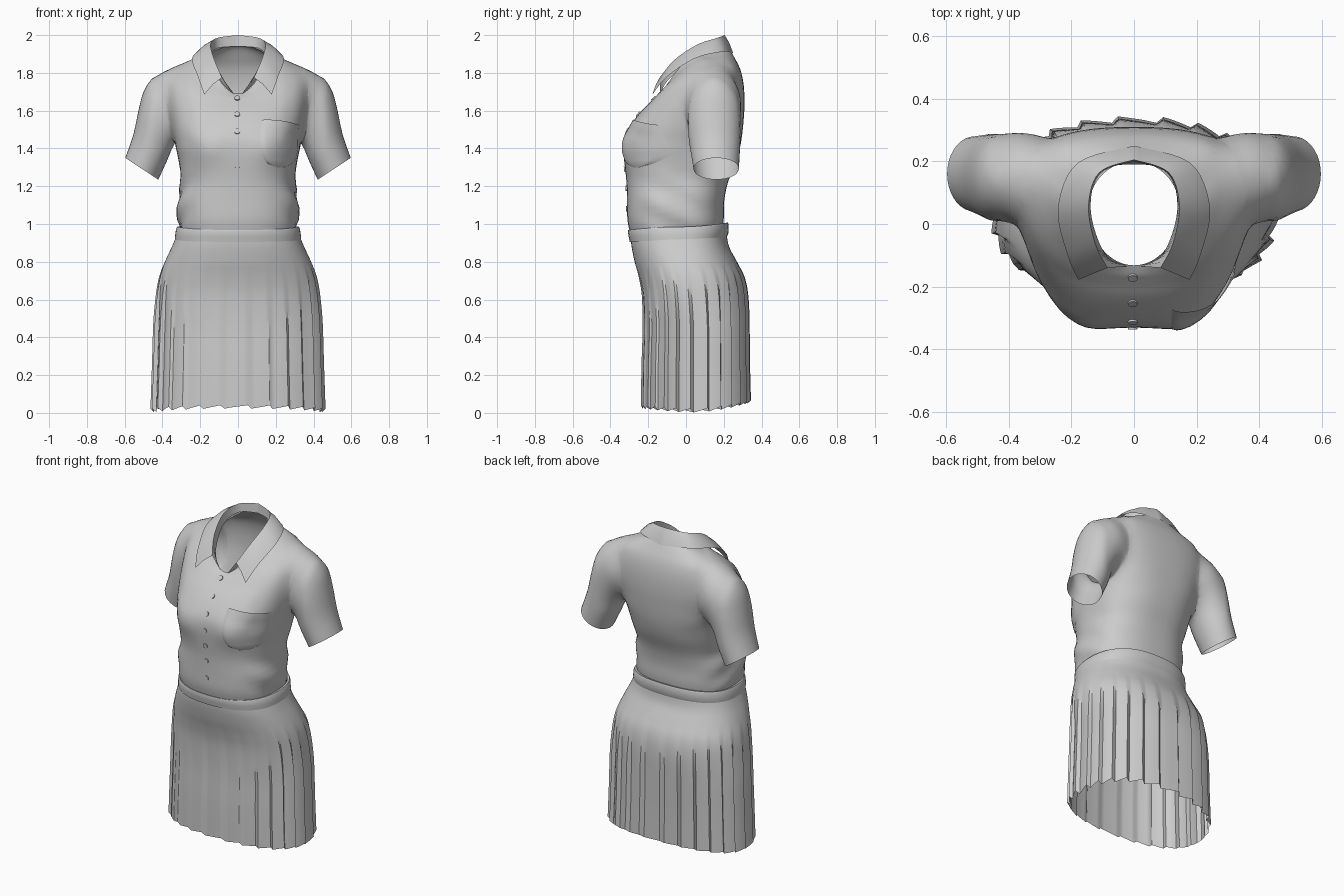
import bpy, bmesh, math
from mathutils import Vector
from mathutils.bvhtree import BVHTree

if "Cube" in bpy.data.objects:
    bpy.data.objects.remove(bpy.data.objects["Cube"])


def spline(rows, k):
    """Catmull-Rom through tuples, k steps per span."""
    out = []
    for i in range(len(rows) - 1):
        a, b, c, d = (rows[max(i - 1, 0)], rows[i], rows[i + 1], rows[min(i + 2, len(rows) - 1)])
        for j in range(k):
            t = j / k
            out.append(tuple(0.5 * (2 * q + (r - p) * t + (2 * p - 5 * q + 4 * r - s) * t * t
                                    + (3 * q - p - 3 * r + s) * t ** 3) for p, q, r, s in zip(a, b, c, d)))
    return out + [tuple(rows[-1])]


def ring(w, yf, yb, yc, n, zf, zs, zb, count):
    """Superellipse section with separate front, side and back heights."""
    pts, e = [], 2 / n
    for i in range(count):
        t = 2 * math.pi * i / count
        c, s = math.cos(t), math.sin(t)
        r = yb - yc if s > 0 else yc - yf
        z = zs + ((zb if s > 0 else zf) - zs) * abs(s) ** 1.5
        pts.append(Vector((math.copysign(w * abs(c) ** e, c), yc + math.copysign(r * abs(s) ** e, s), z)))
    return pts


def finish(name, bm, angle=45):
    me = bpy.data.meshes.new(name)
    bm.to_mesh(me)
    bm.free()
    ob = bpy.data.objects.new(name, me)
    bpy.context.collection.objects.link(ob)
    bpy.ops.object.select_all(action='DESELECT')
    ob.select_set(True)
    bpy.context.view_layer.objects.active = ob
    bpy.ops.object.shade_smooth_by_angle(angle=math.radians(angle))
    return ob


def loft(rings, closed=True, caps=False):
    """Skin a stack of point rows; returns the bmesh and the cap centres."""
    bm, centres = bmesh.new(), []
    vs = [[bm.verts.new(p) for p in r] for r in rings]
    n = len(vs[0])
    for a, b in zip(vs, vs[1:]):
        for i in range(n if closed else n - 1):
            j = (i + 1) % n
            bm.faces.new((a[i], a[j], b[j], b[i]))
    if caps:
        for r in (vs[0], vs[-1]):
            c = sum((v.co for v in r), Vector()) / n
            centres.append(c.copy())
            cv = bm.verts.new(c)
            for i in range(n):
                bm.faces.new((r[i], r[(i + 1) % n], cv))
    bmesh.ops.recalc_face_normals(bm, faces=bm.faces)
    return bm, centres


# Shirt body: half width, front y, back y, widest y, exponent, front/side/back z
body = [
    (.300, -.295, .190, -.04, 2.5, .95, .95, .96),
    (.316, -.310, .200, -.04, 2.5, 1.02, 1.02, 1.03),
    (.318, -.312, .202, -.04, 2.5, 1.12, 1.12, 1.12),
    (.302, -.315, .222, -.03, 2.5, 1.22, 1.22, 1.22),
    (.312, -.325, .262, -.01, 2.5, 1.32, 1.32, 1.32),
    (.328, -.330, .285, .00, 2.5, 1.40, 1.40, 1.40),
    (.345, -.320, .297, .02, 2.6, 1.47, 1.47, 1.47),
    (.358, -.282, .305, .05, 2.6, 1.54, 1.55, 1.55),
    (.372, -.235, .310, .09, 2.6, 1.60, 1.65, 1.64),
    (.375, -.200, .305, .12, 2.5, 1.635, 1.75, 1.74),
    (.350, -.180, .287, .13, 2.4, 1.655, 1.825, 1.82),
    (.270, -.165, .257, .12, 2.2, 1.67, 1.863, 1.88),
    (.200, -.150, .227, .09, 2.0, 1.68, 1.88, 1.93),
    (.145, -.132, .200, .05, 2.0, 1.69, 1.89, 1.95)]
rings = []
for row in spline(body, 3):
    r = ring(*row, 64)
    for p in r:
        if p.y < 0:      # bust
            p.y -= .022 * math.exp(-((abs(p.x) - .17) / .09) ** 2 - ((p.z - 1.4) / .09) ** 2)
        side = max(0, abs(p.x) - .2) / .1 * max(0, min(1, (1.3 - p.z) / .1))
        p.x += math.copysign(.007, p.x) * side * math.sin(38 * p.z + 18 * p.y)   # loose folds
    rings.append(r)
bm, openings = loft(rings, caps=True)
shirt = finish("shirt", bm)

# Sleeves: outer x,z, inner x,z, front y, back y
sleeve = [(.597, 1.350, .422, 1.235, .04, .28), (.555, 1.47, .378, 1.33, .022, .286),
          (.527, 1.60, .335, 1.43, .005, .292), (.500, 1.70, .30, 1.47, .001, .296),
          (.455, 1.77, .27, 1.50, -.002, .298), (.40, 1.815, .25, 1.52, .0, .295),
          (.32, 1.834, .22, 1.55, .03, .27), (.24, 1.80, .20, 1.57, .08, .23)]
for m in (1, -1):
    rows = []
    for ox, oz, ix, iz, y0, y1 in spline(sleeve, 3):
        c = Vector((m * (ox + ix) / 2, (y0 + y1) / 2, (oz + iz) / 2))
        h = Vector((m * (ox - ix) / 2, 0, (oz - iz) / 2))
        rows.append([c + h * math.cos(a) + Vector((0, (y1 - y0) / 2 * math.sin(a), 0))
                     for a in (2 * math.pi * i / 36 for i in range(36))])
    bm, cen = loft(rows, caps=True)
    openings.append(cen[0])
    tube = finish("sleeve_helper", bm)
    bpy.context.view_layer.objects.active = shirt
    mod = shirt.modifiers.new("join_sleeve", 'BOOLEAN')
    mod.operation, mod.solver, mod.object = 'UNION', 'EXACT', tube
    bpy.ops.object.modifier_apply(modifier=mod.name)
    bpy.data.objects.remove(tube)

# Open the hem, neck and cuffs, then soften the armhole joins
bm = bmesh.new()
bm.from_mesh(shirt.data)
gone = [v for v in bm.verts if any((v.co - c).length < 1e-3 for c in openings)]
bmesh.ops.delete(bm, geom=gone, context='VERTS')
bmesh.ops.remove_doubles(bm, verts=bm.verts, dist=.004)
bmesh.ops.triangulate(bm, faces=[f for f in bm.faces if len(f.verts) > 4])
soft = [v for v in bm.verts if .25 < abs(v.co.x) < .45 and v.co.z > 1.40 and not v.is_boundary]
for _ in range(12):
    bmesh.ops.smooth_vert(bm, verts=soft, factor=.5, use_axis_x=True, use_axis_y=True, use_axis_z=True)
bvh = BVHTree.FromBMesh(bm)
for f in bm.faces:
    f.smooth = True
bm.to_mesh(shirt.data)
bm.free()


def front(x, z):
    hit, nor, *_ = bvh.ray_cast(Vector((x, -1, z)), Vector((0, 1, 0)))
    if hit is None:
        return Vector((x, -.2, z)), Vector((0, -1, 0))
    return hit, nor if nor.y < 0 else -nor


# Collar: inner stand, folded top edge and outer edge, for one half
stand = [(.015, -.135, 1.68), (.09, -.10, 1.755), (.138, .04, 1.88), (.11, .16, 1.93), (0, .200, 1.94)]
fold = [(.085, -.14, 1.775), (.125, -.06, 1.87), (.145, .06, 1.95), (.11, .165, 1.985), (0, .205, 2.0)]
outer = [(.178, -.178, 1.685), (.212, -.10, 1.78), (.243, .05, 1.878), (.18, .195, 1.912), (0, .25, 1.905)]


def both(half):
    h = spline(half, 6)
    return h + [(-x, y, z) for x, y, z in h[-2::-1]]


lines = [[Vector(p) for p in both(h)] for h in (stand, fold, outer)]
middle = [a.lerp(b, .5) + Vector((0, 0, .010)) for a, b in zip(lines[1], lines[2])]
bm, _ = loft([lines[0], lines[1], middle, lines[2]], closed=False)
finish("collar", bm, 60)

# Chest pocket laid on the shirt front, with a gaping top
rows = []
for j in range(13):
    v = j / 12
    half = .103 * (1 if v < .5 else math.sqrt(max(0, 1 - ((v - .5) / .5) ** 2)) * .85 + .15)
    row = []
    for i in range(15):
        u = i / 7 - 1
        x, z = .222 + u * half, 1.535 - .235 * v - .012 * u * (1 - v)
        p, n = front(x, z)
        lift = .001 if abs(u) == 1 or j == 12 else .007 + .018 * max(0, 1 - v * 4) * (1 - u * u)
        row.append(p + n * lift)
    rows.append(row)
bm, _ = loft(rows, closed=False)
finish("chest_pocket", bm)

# Buttons down the front
for z in (1.665, 1.58, 1.49, 1.39, 1.29, 1.19, 1.08):
    p, n = front(-.004, z)
    bpy.ops.mesh.primitive_cylinder_add(vertices=16, radius=.015, depth=.010, location=p + n * .001,
                                        rotation=n.to_track_quat('Z', 'Y').to_euler())
    bpy.context.object.name = "button"

# Waistband
band = [(.334, -.298, .216, -.03, 2.4, .905, .915, .93), (.333, -.304, .224, -.03, 2.4, .935, .94, .95),
        (.328, -.308, .226, -.03, 2.4, .96, .975, .995), (.322, -.306, .222, -.03, 2.4, .968, .985, 1.008),
        (.305, -.290, .200, -.03, 2.4, .965, .98, 1.0)]
bm, _ = loft([ring(*r, 64) for r in band])
finish("waistband", bm)

# Pleated skirt
skirt = [(.325, -.293, .215, -.03, 2.4, .94, .94, .95), (.350, -.288, .228, -.02, 2.4, .88, .88, .88),
         (.387, -.272, .270, .00, 2.3, .80, .80, .80), (.415, -.250, .308, .02, 2.3, .72, .72, .72),
         (.430, -.232, .325, .03, 2.3, .62, .62, .62), (.440, -.226, .328, .04, 2.3, .45, .45, .45),
         (.446, -.232, .330, .04, 2.3, .25, .25, .25), (.454, -.235, .335, .04, 2.3, .032, .012, .058)]
pleats, per = 26, 6
rings = []
for row in spline(skirt, 4):
    r = ring(*row, pleats * per)
    for i, p in enumerate(r):
        t = 2 * math.pi * i / len(r)
        saw = (i % per) / (per - 1) - .5
        fade = max(0, min(1, (.80 - p.z) / .3))
        depth = fade * (.009 if math.sin(t) < -.6 else .020)
        p += Vector((math.cos(t), math.sin(t), 0)) * saw * depth
        p.z += .020 * saw * max(0, 1 - p.z / .3)
    rings.append(r)
bm, _ = loft(rings)
finish("pleated_skirt", bm, 35)
